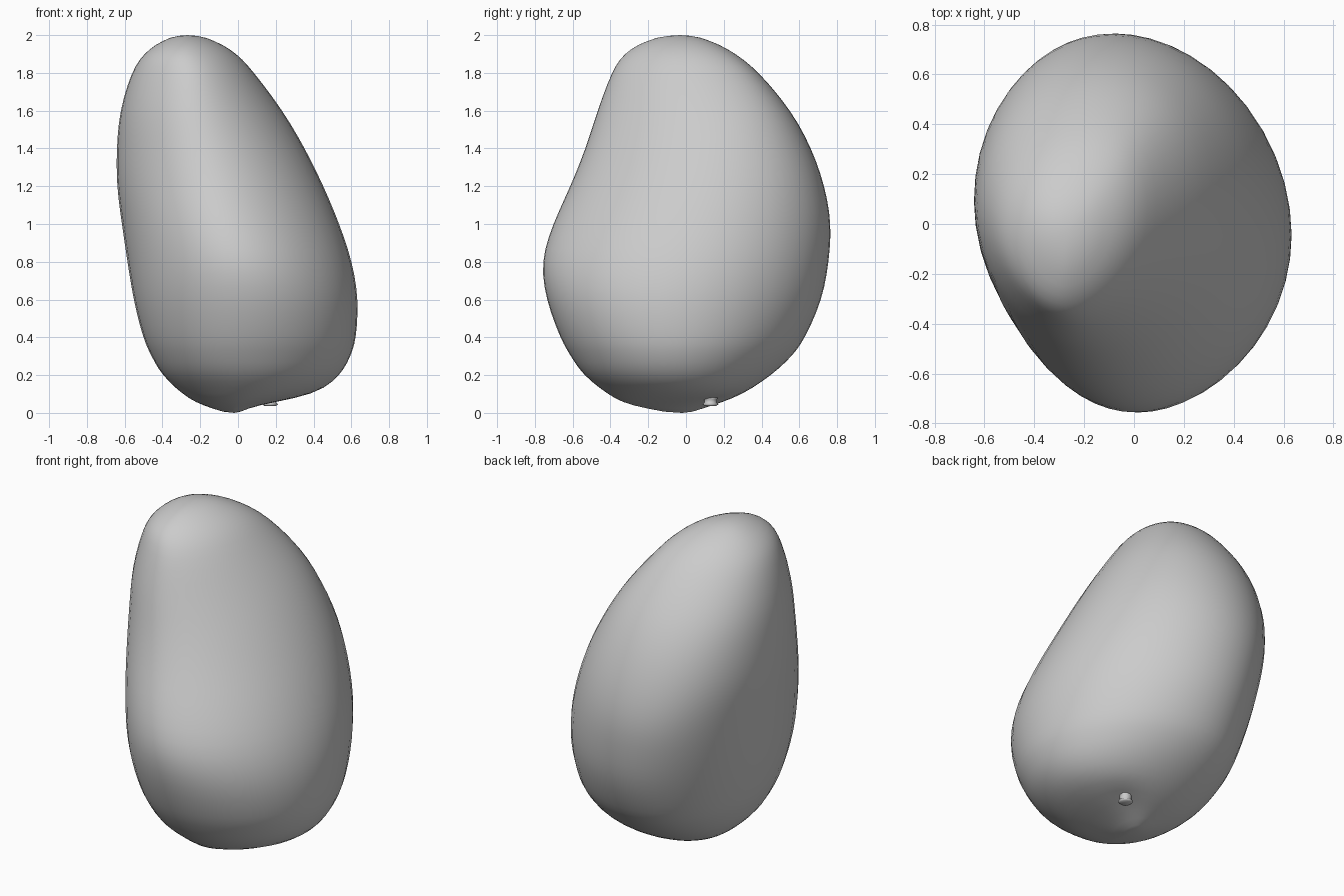
import bpy, bmesh, math

if "Cube" in bpy.data.objects:
    bpy.data.objects.remove(bpy.data.objects["Cube"])

# Horizontal sections: height, then the reach from the axis in eight
# directions, every 45 degrees counter-clockwise from +x
SECTIONS = [
    (0.00, -.02, -.028, -.02, 0, .02, .028, .02, 0),
    (0.04, .10, .11, .14, .16, .19, .245, .29, .20),
    (0.10, .40, .355, .295, .30, .29, .34, .41, .42),
    (0.20, .54, .48, .45, .43, .40, .46, .54, .55),
    (0.30, .60, .55, .56, .52, .46, .525, .61, .61),
    (0.40, .63, .60, .63, .58, .505, .575, .665, .655),
    (0.60, .64, .65, .715, .655, .555, .635, .735, .695),
    (0.80, .61, .66, .752, .705, .59, .655, .762, .67),
    (1.00, .54, .645, .76, .74, .615, .65, .70, .585),
    (1.20, .45, .605, .72, .745, .635, .63, .605, .48),
    (1.40, .35, .525, .65, .71, .635, .605, .525, .375),
    (1.60, .235, .41, .545, .635, .62, .575, .465, .27),
    (1.80, .09, .23, .385, .505, .565, .515, .395, .165),
    (1.90, 0, .10, .265, .41, .50, .465, .33, .085),
    (1.97, -.12, -.04, .13, .31, .40, .36, .21, -.015),
    (2.00, -.265, -.209, -.03, .166, .265, .209, .03, -.166),
]
SIDES, STEPS = 48, 3
STEM = (.17, .13)


def ring(h):
    """Smooth closed outline whose reach matches the eight values."""
    coef = []
    for n in range(4):
        s = 1 / 8 if n == 0 else 1 / 4
        if n == 3:
            s *= .8
        coef.append((n, s * sum(v * math.cos(n * k * math.pi / 4) for k, v in enumerate(h)),
                     s * sum(v * math.sin(n * k * math.pi / 4) for k, v in enumerate(h))))
    pts = []
    for i in range(SIDES):
        t = 2 * math.pi * i / SIDES
        r = sum(a * math.cos(n * t) + b * math.sin(n * t) for n, a, b in coef)
        d = sum(n * (b * math.cos(n * t) - a * math.sin(n * t)) for n, a, b in coef)
        pts.append((r * math.cos(t) - d * math.sin(t), r * math.sin(t) + d * math.cos(t)))
    return pts


def spline(p0, p1, p2, p3, t):
    return [.5 * (2 * b + (c - a) * t + (2 * a - 5 * b + 4 * c - d) * t * t
                  + (3 * b - a - 3 * c + d) * t ** 3) for a, b, c, d in zip(p0, p1, p2, p3)]


def mirrored(pole, nxt):
    return (nxt[0],) + tuple(2 * p - q for p, q in zip(pole[1:], nxt[1:]))


def finish(bm, name):
    bmesh.ops.recalc_face_normals(bm, faces=bm.faces)
    for f in bm.faces:
        f.smooth = True
    mesh = bpy.data.meshes.new(name)
    bm.to_mesh(mesh)
    bm.free()
    ob = bpy.data.objects.new(name, mesh)
    bpy.context.collection.objects.link(ob)
    return ob


# Fruit body lofted through the sections, rounded at both poles
keys = [mirrored(SECTIONS[0], SECTIONS[1])] + SECTIONS + [mirrored(SECTIONS[-1], SECTIONS[-2])]
rows = [spline(*keys[i:i + 4], s / STEPS) for i in range(len(SECTIONS) - 1) for s in range(STEPS)][1:]
bm = bmesh.new()
loops = [[bm.verts.new((x, y, row[0])) for x, y in ring(row[1:])] for row in rows]
for lo, hi in zip(loops, loops[1:]):
    for i in range(SIDES):
        j = (i + 1) % SIDES
        bm.faces.new((lo[i], lo[j], hi[j], hi[i]))
for loop, sec in ((loops[0], SECTIONS[0]), (loops[-1], SECTIONS[-1])):
    pole = bm.verts.new((sec[1], sec[3], sec[0]))
    for i in range(SIDES):
        bm.faces.new((loop[i], loop[(i + 1) % SIDES], pole))
# relax the skin lightly, then press a shallow dimple around the stem
for _ in range(6):
    bmesh.ops.smooth_vert(bm, verts=[v for v in bm.verts if .01 < v.co.z < 1.985], factor=.4,
                          use_axis_x=True, use_axis_y=True, use_axis_z=True)
for v in bm.verts:
    v.co.x *= 1.01
    v.co.y *= 1.012
    if v.co.z < .5:
        v.co.z += .012 * math.exp(-((v.co.x - STEM[0]) ** 2 + (v.co.y - STEM[1]) ** 2) / .008)
finish(bm, "fruit_body")

# Little stem stub underneath, flaring into the skin
bm = bmesh.new()
profile = [(.045, .10), (.034, .07), (.032, .055), (.042, .046), (.03, .036)]
stem = [[bm.verts.new((STEM[0] + r * math.cos(k * math.pi / 6),
                       STEM[1] + r * math.sin(k * math.pi / 6), z)) for k in range(12)]
        for r, z in profile]
for a, b in zip(stem, stem[1:]):
    for k in range(12):
        bm.faces.new((a[k], a[(k + 1) % 12], b[(k + 1) % 12], b[k]))
bm.faces.new(stem[0])
bm.faces.new(stem[-1])
finish(bm, "stem_stub")
